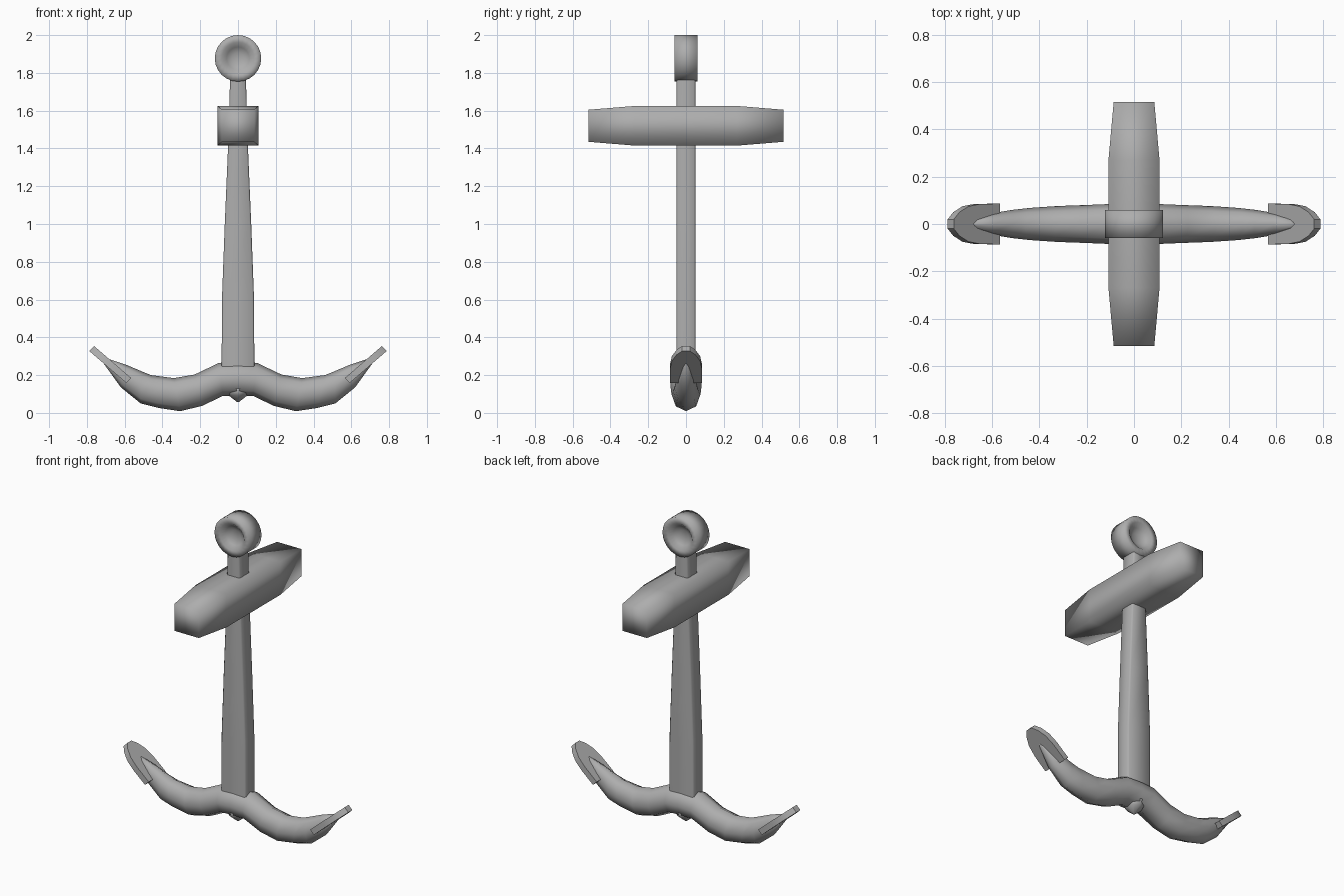
import bpy, bmesh, math

if "Cube" in bpy.data.objects:
    bpy.data.objects.remove(bpy.data.objects["Cube"])

iron = bpy.data.materials.new("iron grey")
iron.diffuse_color = (0.42, 0.42, 0.42, 1)
iron.use_nodes = True
iron.node_tree.nodes["Principled BSDF"].inputs["Base Color"].default_value = iron.diffuse_color


def finish(name, bm, angle=180):
    """Turn a bmesh into a smooth-shaded object."""
    bmesh.ops.recalc_face_normals(bm, faces=bm.faces)
    me = bpy.data.meshes.new(name)
    bm.to_mesh(me)
    bm.free()
    me.materials.append(iron)
    ob = bpy.data.objects.new(name, me)
    bpy.context.collection.objects.link(ob)
    bpy.ops.object.select_all(action='DESELECT')
    ob.select_set(True)
    bpy.context.view_layer.objects.active = ob
    if angle >= 180:
        bpy.ops.object.shade_smooth()
    else:
        bpy.ops.object.shade_smooth_by_angle(angle=math.radians(angle))
    return ob


def loft(name, rings, angle=180):
    """Skin a list of equal-sized point loops and cap both ends."""
    bm = bmesh.new()
    loops = [[bm.verts.new(p) for p in r] for r in rings]
    n = len(loops[0])
    for a, b in zip(loops, loops[1:]):
        for i in range(n):
            j = (i + 1) % n
            bm.faces.new((a[i], a[j], b[j], b[i]))
    bm.faces.new(loops[0])
    bm.faces.new(loops[-1])
    return finish(name, bm, angle)


def shank_ring(z, hx, hy=0.05, c=0.008):
    quad = [(hx, hy - c), (hx - c, hy)]
    pts = quad + [(-x, y) for x, y in quad[::-1]]
    pts += [(-x, -y) for x, y in pts]
    return [(x, y, z) for x, y in pts]


def circle(r, y, z, n=24):
    return [(r * math.cos(t), y, z + r * math.sin(t))
            for t in (2 * math.pi * i / n for i in range(n))]


# Shank: tapering squared bar
loft("shank", [shank_ring(z, hx) for z, hx in
               [(0.15, 0.087), (0.6, 0.085), (1.0, 0.07), (1.4, 0.053), (1.8, 0.041)]], 60)

# Stock: square crossbar narrowing at both ends
loft("stock", [[(sx * hx, y, 1.52 + sz * hz) for sx, sz in ((1, 1), (-1, 1), (-1, -1), (1, -1))]
               for y, hx, hz in [(-0.515, 0.086, 0.085), (-0.27, 0.108, 0.105),
                                 (0.27, 0.108, 0.105), (0.515, 0.086, 0.085)]])

# Head eye: thick disc with a dished hollow on each face
loft("head_eye", [circle(r, y, 1.877) for r, y in
                  [(0.03, -0.02), (0.06, -0.035), (0.085, -0.06), (0.123, -0.06),
                   (0.123, 0.06), (0.085, 0.06), (0.06, 0.035), (0.03, 0.02)]])

# Arms: octagonal curved body, half-sections as top point, bottom point, half width
half = [((0.1, 0.265), (0.08, 0.09), 0.085),
        ((0.23, 0.203), (0.19, 0.037), 0.08),
        ((0.34, 0.184), (0.307, 0.009), 0.076),
        ((0.46, 0.2), (0.42, 0.026), 0.068),
        ((0.51, 0.22), (0.515, 0.05), 0.06),
        ((0.59, 0.254), (0.62, 0.135), 0.045),
        ((0.70, 0.29), (0.71, 0.26), 0.014)]


def arm_ring(sec, s):
    (xu, zu), (xl, zl), hy = sec
    out = []
    for i in range(8):
        t = math.pi * i / 4
        k = (1 + math.cos(t)) / 2
        out.append((s * (xl + (xu - xl) * k), hy * math.sin(t), zl + (zu - zl) * k))
    return out


centre = ((0, 0.27), (0, 0.09), 0.085)
loft("arms", [arm_ring(s, -1) for s in half[::-1]] + [arm_ring(centre, 1)]
     + [arm_ring(s, 1) for s in half])

# Crown point: small lug under the junction
loft("crown_point", [[(r * math.cos(math.pi * i / 4), r * math.sin(math.pi * i / 4), z)
                      for i in range(8)] for r, z in [(0.07, 0.13), (0.05, 0.093), (0.006, 0.058)]])

# Flukes: tilted plates, square inside and rounded at the tip
side = [(0, 0.086), (0.42, 0.085), (0.68, 0.075), (0.88, 0.05), (1, 0.02)]
plan = side + [(u, -y) for u, y in side[::-1]]
for s, name in ((1, "right_fluke"), (-1, "left_fluke")):
    loft(name, [[(s * (x0 + 0.196 * u), y, z0 + 0.169 * u) for u, y in plan]
                for x0, z0 in ((0.592, 0.159), (0.566, 0.185))], 40)
